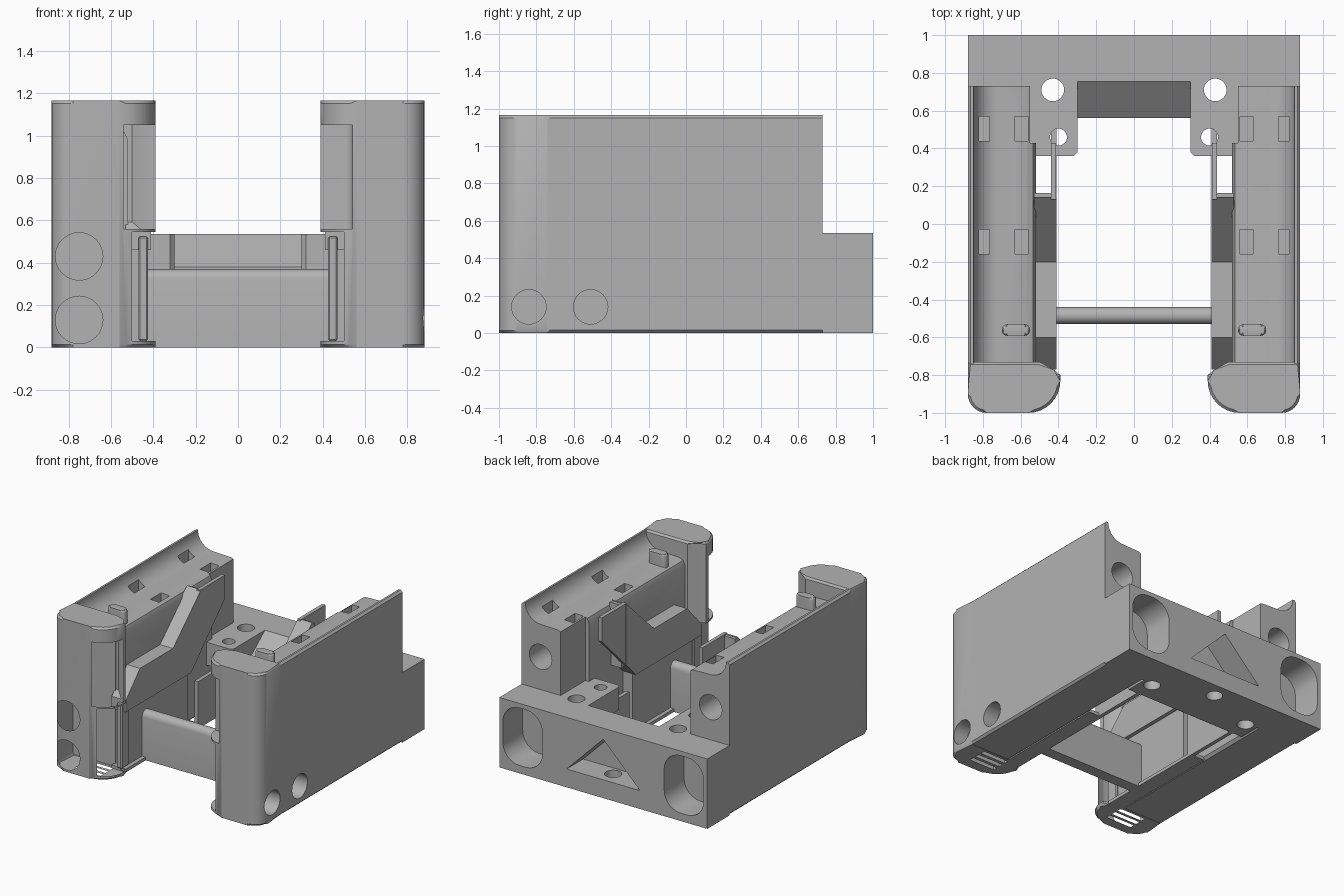
import bpy, bmesh, math
from mathutils import Vector

old = bpy.data.objects.get("Cube")
if old:
    bpy.data.objects.remove(old)

grey = bpy.data.materials.new("plain_grey")
grey.use_nodes = True
grey.diffuse_color = (0.45, 0.45, 0.45, 1)
grey.node_tree.nodes["Principled BSDF"].inputs["Base Color"].default_value = (0.45, 0.45, 0.45, 1)


def prism(name, pts, axis, lo, hi, side=1, bevel=0, caps=(), segments=1):
    """Extrude a profile along an axis; side=-1 mirrors it in x. caps picks the ends to bevel."""
    place = {"x": lambda p, t: (t, p[0], p[1]),
             "y": lambda p, t: (p[0], t, p[1]),
             "z": lambda p, t: (p[0], p[1], t)}[axis]
    bm = bmesh.new()
    ends = []
    for t in (lo, hi):
        ends.append([bm.verts.new(place(p, t)) for p in pts])
    faces = [bm.faces.new(e) for e in ends]
    for i in range(len(pts)):
        j = (i + 1) % len(pts)
        bm.faces.new((ends[0][i], ends[0][j], ends[1][j], ends[1][i]))
    if bevel:
        edges = bm.edges[:] if not caps else [e for c in caps for e in faces[c].edges]
        bmesh.ops.bevel(bm, geom=edges, offset=bevel, segments=segments, profile=0.5, affect="EDGES")
    for v in bm.verts:
        v.co.x *= side
    bmesh.ops.recalc_face_normals(bm, faces=bm.faces)
    mesh = bpy.data.meshes.new(name)
    bm.to_mesh(mesh)
    bm.free()
    ob = bpy.data.objects.new(name, mesh)
    bpy.context.collection.objects.link(ob)
    mesh.materials.append(grey)
    return ob


def box(name, x, y, z, side=1, **kw):
    return prism(name, [(x[0], y[0]), (x[1], y[0]), (x[1], y[1]), (x[0], y[1])], "z", *z, side=side, **kw)


def arc(cx, cy, r, a, b, n=8):
    return [(cx + r * math.cos(math.radians(a + (b - a) * i / n)),
             cy + r * math.sin(math.radians(a + (b - a) * i / n))) for i in range(n + 1)]


def rod(name, c, r, axis, lo, hi, side=1):
    return prism(name, arc(*c, r, 0, 360, 32)[:-1], axis, lo, hi, side)


def rounded(x, y, r):
    pts = []
    for cx, cy, a in ((x[1] - r, y[1] - r, 0), (x[0] + r, y[1] - r, 90),
                      (x[0] + r, y[0] + r, 180), (x[1] - r, y[0] + r, 270)):
        pts += arc(cx, cy, r, a, a + 90, 6)
    return pts


def cut(target, *cutters):
    """Subtract each cutter, then drop it."""
    bpy.context.view_layer.objects.active = target
    for c in cutters:
        m = target.modifiers.new("cut", "BOOLEAN")
        m.operation, m.solver, m.object = "DIFFERENCE", "EXACT", c
        bpy.ops.object.modifier_apply(modifier=m.name)
        bpy.data.objects.remove(c)


TOP, STEP = 1.165, 0.535

# Rear cross block
rear = prism("rear_block", [(-.88, .73), (-.52, .73), (-.52, .56), (.52, .56), (.52, .73),
                            (.88, .73), (.88, 1), (-.88, 1)], "z", 0, STEP)
cut(rear,
    prism("ledge_cut", [(.76, .54), (.55, .372), (.5, .372), (.5, .6), (.76, .6)], "x", -.30, .30),
    prism("triangle_pocket", [(-.31, .14), (.31, .14), (0, .45)], "y", .8, 1.1),
    rod("rear_hole", (0, .88), .06, "z", -.1, .3))

for s, label in ((1, "left"), (-1, "right")):
    cut(rear,
        prism("slot", rounded((.515, .85), (.06, .5), .14), "y", .76, 1.1, s),
        rod("screw_hole", (.43, .71), .06, "z", -.1, .7, s))

    # Mounting lug on the rear block
    lug = prism(label + "_lug", [(.30, .56), (.30, .38), (.32, .36), (.52, .36), (.52, .56)],
                "z", .36, STEP, s)
    cut(lug, rod("lug_hole", (.40, .46), .045, "z", .2, .7, s))

    # Side wall with a scooped rail on top
    profile = [(.52, .02), (.54, 0), (.865, 0), (.88, .015), (.88, 1.15), (.865, TOP)]
    profile += arc(.72, TOP, .13, 0, -90, 10) + [(.57, 1.03), (.535, 1.015), (.52, .98)]
    wall = prism(label + "_wall", profile, "y", -.74, .73, s)
    cut(wall,
        box("rail_end_cut", (.4, .55), (.43, .8), (STEP, 1.3), s),
        rod("end_hole", (.72, .785), .095, "y", .4, .9, s))
    for x in ((.56, .63), (.765, .82)):
        for y in ((.44, .57), (-.16, -.03)):
            cut(wall, box("rail_slot", x, y, (.93, 1.3), s))

    # Front post with rounded corners and finger recess
    outline = [(.88, -.73)] + arc(.78, -.9, .1, 0, -90) + [(.56, -1)]
    outline += arc(.56, -.83, .17, -90, -180) + [(.39, -.80), (.43, -.785), (.50, -.73)]
    post = prism(label + "_post", outline, "z", 0, TOP, s, bevel=.014, caps=(0, 1))
    cut(post,
        prism("finger_recess", rounded((.2, .54), (-1.3, -.83), .04), "z", .56, 1.05, s),
        box("lower_relief", (.2, .50), (-1.2, -.6), (.03, .545), s))
    for i in range(3):
        y = -.92 + .06 * i
        cut(post, prism("foot_groove", [(.52, y), (.74, y), (.74, y + .035), (.52, y + .035)],
                        "z", -.1, .03, s))
    if s < 0:
        for z in (.13, .43):
            cut(post, rod("front_hole", (.75, z), .112, "y", -1.1, -.77, s))
    else:
        cut(post, rod("side_hole", (-.84, .14), .092, "x", .76, 1))
        cut(wall, rod("side_hole", (-.51, .14), .092, "x", .76, 1))

    # Bent guide on the inner wall and its thin tail
    prism(label + "_guide", [(-.77, .46), (.02, .46), (.14, .58), (.14, 1.05), (-.2, .73),
                             (-.6, .73), (-.77, .55)], "x", .41, .53, s)
    prism(label + "_guide_tail", [(.1, .54), (.43, .87), (.43, 1.05), (.13, 1.05)],
          "x", .412, .44, s)
    box(label + "_guide_bracket", (.43, .53), (.135, .165), (.56, 1.04), s)

    # Lower inner wall, front strip and foot plate
    box(label + "_inner_wall", (.44, .53), (-.72, .02), (0, .47), s)
    box(label + "_front_strip", (.425, .47), (-.80, -.70), (.03, .525), s, bevel=.008)
    box(label + "_foot_plate", (.41, .53), (-.77, .14), (0, .025), s)
    box(label + "_lower_skirt", (.41, .44), (.1, .57), (0, .36), s)

    # Rounded peg on the rail
    prism(label + "_peg", rounded((.55, .70), (-.592, -.53), .03), "z", 1.0, 1.125, s,
          bevel=.014, caps=(1,), segments=3)

# Cross beam with rounded top
prism("cross_beam", [(-.53, 0), (-.44, 0)] + arc(-.485, .325, .045, 0, 180), "x", -.45, .45)

# Smooth curved faces, keep corners sharp
bpy.ops.object.select_all(action="DESELECT")
for ob in bpy.context.scene.objects:
    if ob.type == "MESH":
        ob.select_set(True)
        bpy.context.view_layer.objects.active = ob
bpy.ops.object.shade_smooth_by_angle(angle=math.radians(30))
